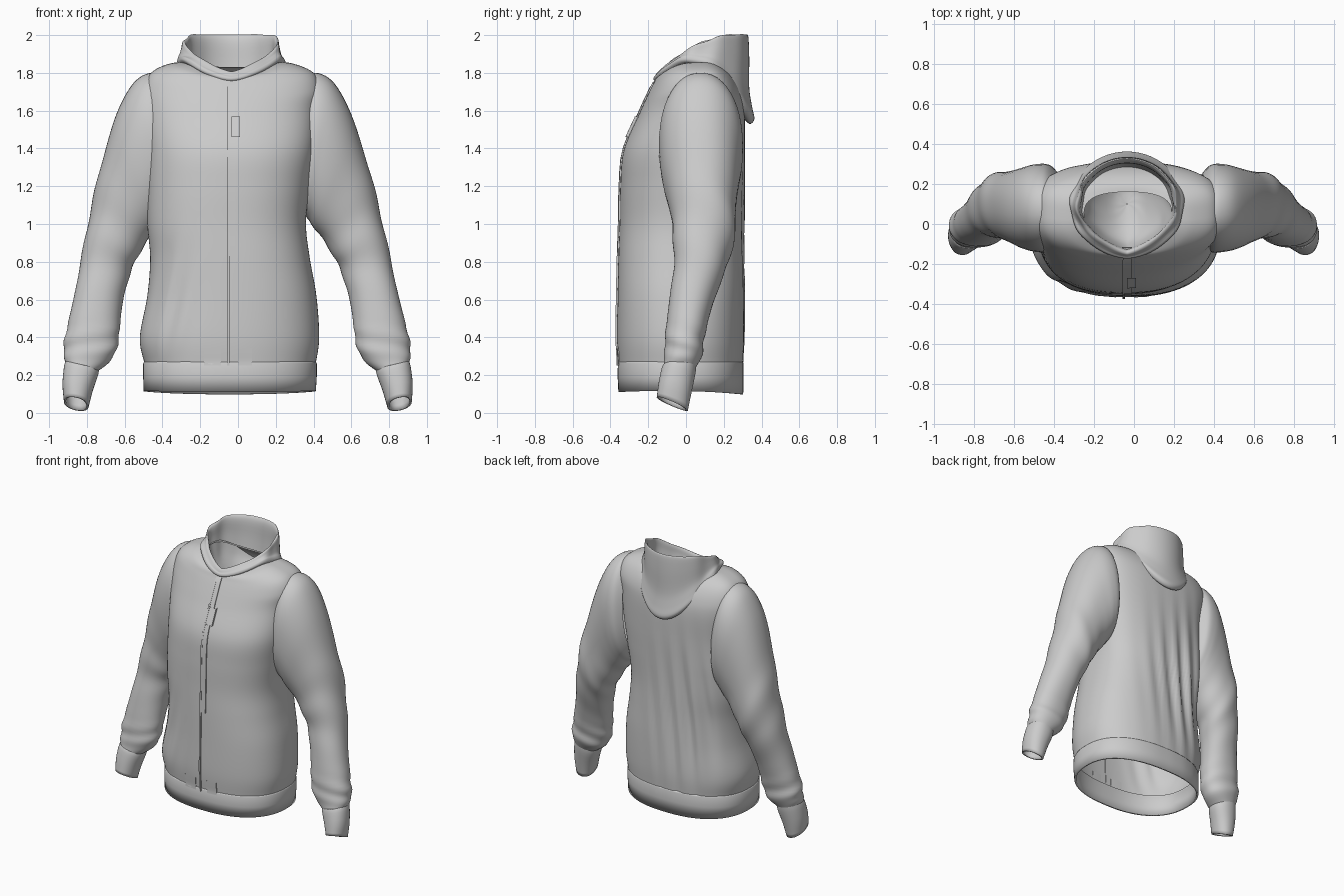
import bpy, bmesh, math
from mathutils import Vector

CX = -0.035


def spline(keys, n):
    """Catmull-Rom rows between key tuples."""
    rows = []
    for i in range(len(keys) - 1):
        p = [keys[max(0, min(len(keys) - 1, i + k))] for k in (-1, 0, 1, 2)]
        for s in range(n):
            t = s / n
            rows.append([0.5 * (2 * b + (c - a) * t + (2 * a - 5 * b + 4 * c - d) * t * t
                                + (3 * b - a - 3 * c + d) * t ** 3) for a, b, c, d in zip(*p)])
    rows.append(list(keys[-1]))
    return rows


def loft(name, rings, thickness=0, angle=50):
    bm = bmesh.new()
    vs = [[bm.verts.new(p) for p in r] for r in rings]
    n = len(rings[0])
    for a, b in zip(vs, vs[1:]):
        for i in range(n):
            j = (i + 1) % n
            bm.faces.new((a[i], a[j], b[j], b[i]))
    bmesh.ops.recalc_face_normals(bm, faces=bm.faces[:])
    me = bpy.data.meshes.new(name)
    bm.to_mesh(me)
    bm.free()
    ob = bpy.data.objects.new(name, me)
    bpy.context.collection.objects.link(ob)
    bpy.ops.object.select_all(action='DESELECT')
    ob.select_set(True)
    bpy.context.view_layer.objects.active = ob
    if thickness:
        m = ob.modifiers.new("thickness", 'SOLIDIFY')
        m.thickness = thickness
        m.offset = -1
    bpy.ops.object.shade_smooth_by_angle(angle=math.radians(angle))
    return ob


def power(v, e):
    return math.copysign(abs(v) ** e, v)


def tri(a, b, c, s):
    """Quadratic through front, middle and back heights."""
    return a * (1 - s) * (1 - 2 * s) + 4 * b * s * (1 - s) + c * s * (2 * s - 1)


def bump(v, mid, width):
    return math.exp(-((v - mid) / width) ** 2)


# Torso: x min, x max, y front, y back, z front, z side, z back
body_keys = [
    (-0.497, 0.413, -0.357, 0.303, 0.27, 0.27, 0.27),
    (-0.52, 0.43, -0.365, 0.310, 0.40, 0.40, 0.40),
    (-0.48, 0.415, -0.362, 0.310, 0.62, 0.62, 0.62),
    (-0.465, 0.38, -0.358, 0.308, 0.82, 0.82, 0.82),
    (-0.48, 0.36, -0.352, 0.308, 1.00, 1.00, 1.00),
    (-0.48, 0.38, -0.348, 0.310, 1.20, 1.20, 1.20),
    (-0.48, 0.41, -0.330, 0.312, 1.39, 1.40, 1.40),
    (-0.50, 0.42, -0.250, 0.310, 1.58, 1.60, 1.60),
    (-0.50, 0.44, -0.205, 0.290, 1.68, 1.71, 1.70),
    (-0.46, 0.40, -0.175, 0.250, 1.74, 1.80, 1.775),
    (-0.36, 0.29, -0.155, 0.200, 1.775, 1.848, 1.82),
    (-0.25, 0.19, -0.120, 0.160, 1.79, 1.855, 1.83)]


def body_ring(k, n=120, fold=1.0):
    x0, x1, yf, yb, zf, zm, zb = k
    ring = []
    for i in range(n):
        t = 2 * math.pi * i / n
        s = (1 - math.cos(t)) / 2
        # the upper back is flatter and squarer than the front
        e = 0.84 - (0.28 * min(1, max(0, (zm - 0.4) / 0.8)) if s > 0.5 else 0)
        x = (x0 + x1) / 2 + (x1 - x0) / 2 * power(math.sin(t), 0.84)
        y = (yf + yb) / 2 - (yb - yf) / 2 * power(math.cos(t), e)
        z = tri(zf, zm, zb, s)
        # vertical drape folds on the back, diagonal ones on the front flank
        back = max(0, -math.cos(t)) ** 0.5 * bump(z, 0.85, 0.42) * bump(x, -0.20, 0.24)
        y += fold * 0.019 * back * (math.sin(48 * (x - 0.10 * z)) - 0.7)
        front = max(0, math.cos(t)) * bump(z, 0.6, 0.25) * bump(x, -0.40, 0.12)
        y += fold * 0.014 * front * math.sin(50 * (x - 0.25 * z))
        ring.append((x, y, z))
    return ring


body_rows = spline(body_keys, 6)
loft("torso", [body_ring(k) for k in body_rows])

# Waistband with thickness, open at the bottom
band = [(-0.494, 0.411, -0.355, 0.300, 0.275, 0.275, 0.275),
        (-0.502, 0.417, -0.361, 0.305, 0.262, 0.262, 0.262),
        (-0.502, 0.417, -0.362, 0.305, 0.19, 0.19, 0.19),
        (-0.50, 0.412, -0.358, 0.303, 0.11, 0.115, 0.098)]
loft("waistband", [body_ring(k, fold=0.2) for k in band], thickness=0.014)

# Sleeves: outer x, outer z, inner x, inner z, y front, y back
sleeve_keys = [
    (0.36, 1.775, 0.32, 1.10, -0.10, 0.25),
    (0.42, 1.800, 0.35, 1.05, -0.14, 0.295),
    (0.51, 1.745, 0.375, 1.02, -0.14, 0.300),
    (0.60, 1.58, 0.40, 0.98, -0.125, 0.285),
    (0.685, 1.32, 0.45, 0.92, -0.09, 0.265),
    (0.745, 1.10, 0.51, 0.82, -0.07, 0.26),
    (0.80, 0.85, 0.56, 0.71, -0.065, 0.215),
    (0.85, 0.62, 0.60, 0.55, -0.09, 0.145),
    (0.90, 0.42, 0.62, 0.40, -0.11, 0.10),
    (0.915, 0.32, 0.655, 0.29, -0.115, 0.085),
    (0.905, 0.265, 0.73, 0.225, -0.12, 0.055)]
cuff_keys = [
    (0.905, 0.275, 0.73, 0.235, -0.12, 0.055),
    (0.915, 0.24, 0.735, 0.20, -0.13, 0.05),
    (0.925, 0.15, 0.765, 0.12, -0.145, 0.03),
    (0.92, 0.06, 0.79, 0.035, -0.155, 0.01)]


def sleeve_ring(k, side, tilt=0.0, crease=1.0, n=48):
    ox, oz, ix, iz, yf, yb = k
    c = Vector(((ox + ix) / 2, (yf + yb) / 2, (oz + iz) / 2))
    u = Vector(((ox - ix) / 2, 0, (oz - iz) / 2))
    v = Vector((0, (yb - yf) / 2, -tilt))
    ring = []
    for i in range(n):
        t = 2 * math.pi * i / n
        # slanting creases at the elbow and above the cuff
        r = 1 + crease * (0.03 * bump(c.z, 0.88, 0.2) * math.sin(26 * c.z + 2 * t)
                          + 0.04 * bump(c.z, 0.36, 0.09) * math.sin(55 * c.z + 2 * t))
        p = c + r * (u * power(math.cos(t), 0.92) + v * power(math.sin(t), 0.92))
        if side < 0:
            p.x = -p.x - 0.045 * min(1, max(0, p.z) / 1.6)
        ring.append(p)
    return ring


for side, label in ((1, "left"), (-1, "right")):
    loft(label + "_sleeve", [sleeve_ring(k, side) for k in spline(sleeve_keys, 6)])
    rows = spline(cuff_keys, 3)
    loft(label + "_cuff", [sleeve_ring(k, side, 0.035 * i / (len(rows) - 1), 0)
                           for i, k in enumerate(rows)], thickness=0.012)

# Hood: half width, y front, y back, z front, z side, z back, pointedness of the front
# runs from the rolled lower edge, up the outside, over the rim and into the lining
hood_keys = [
    (0.240, -0.135, 0.295, 1.765, 1.835, 1.57, 1.1),
    (0.268, -0.160, 0.335, 1.755, 1.835, 1.53, 1.1),
    (0.285, -0.172, 0.362, 1.765, 1.855, 1.555, 1.15),
    (0.280, -0.170, 0.350, 1.778, 1.880, 1.62, 1.2),
    (0.268, -0.163, 0.335, 1.785, 1.900, 1.72, 1.3),
    (0.260, -0.158, 0.335, 1.795, 1.930, 1.88, 1.4),
    (0.254, -0.150, 0.330, 1.805, 1.960, 1.99, 1.55),
    (0.243, -0.138, 0.318, 1.805, 1.963, 1.995, 1.6),
    (0.235, -0.128, 0.305, 1.790, 1.940, 1.95, 1.6),
    (0.225, -0.118, 0.298, 1.750, 1.860, 1.82, 1.5),
    (0.180, -0.080, 0.275, 1.690, 1.740, 1.68, 1.2),
    (0.080, 0.000, 0.200, 1.640, 1.640, 1.61, 1.0),
    (0.003, 0.098, 0.102, 1.61, 1.61, 1.61, 1.0)]


def hood_ring(k, n=80):
    w, yf, yb, zf, zm, zb, point = k
    ring = []
    for i in range(n):
        t = 2 * math.pi * i / n
        s = (1 - math.cos(t)) / 2
        wob = 0.005 * min(1, w / 0.2) * math.sin(9 * t + 60 * w) * math.sin(t) ** 2
        sx = power(math.sin(t), point if s < 0.5 else 1)
        ring.append((CX + (w + wob) * sx, yf + (yb - yf) * s, tri(zf, zm, zb, s) + wob))
    return ring


loft("hood", [hood_ring(k) for k in spline(hood_keys, 4)])

# Raised strips that follow the front of the torso
front_line = [(0.11, -0.359), (0.20, -0.362)] + [(r[4], r[2]) for r in body_rows]


def front_y(x, z):
    u = abs(x - CX) / 0.46
    curve = 0.33 * (1 - (1 - u ** 2.38) ** 0.42)
    for (za, ya), (zb, yb) in zip(front_line, front_line[1:]):
        if za <= z <= zb:
            return ya + (yb - ya) * (z - za) / (zb - za) + curve
    return front_line[-1][1] + curve


def strip(name, x0, x1, z0, z1, lift, n=24):
    rings = []
    for i in range(n + 1):
        z = z0 + (z1 - z0) * i / n
        rings.append([(x, front_y(x, z) + d, z) for x, d in
                      ((x0, 0.004), (x0, -lift), (x1, -lift), (x1, 0.004))])
    loft(name, rings, angle=30)


strip("zip_placket", -0.052, -0.012, 0.83, 1.79, 0.007)
strip("zip_teeth", -0.058, -0.046, 0.25, 1.79, 0.009)
strip("zip_pull", -0.035, 0.010, 1.46, 1.57, 0.016, 6)
strip("hem_tab_right", -0.18, -0.09, 0.25, 0.34, 0.005, 6)
strip("hem_tab_left", 0.0, 0.075, 0.25, 0.34, 0.005, 6)
